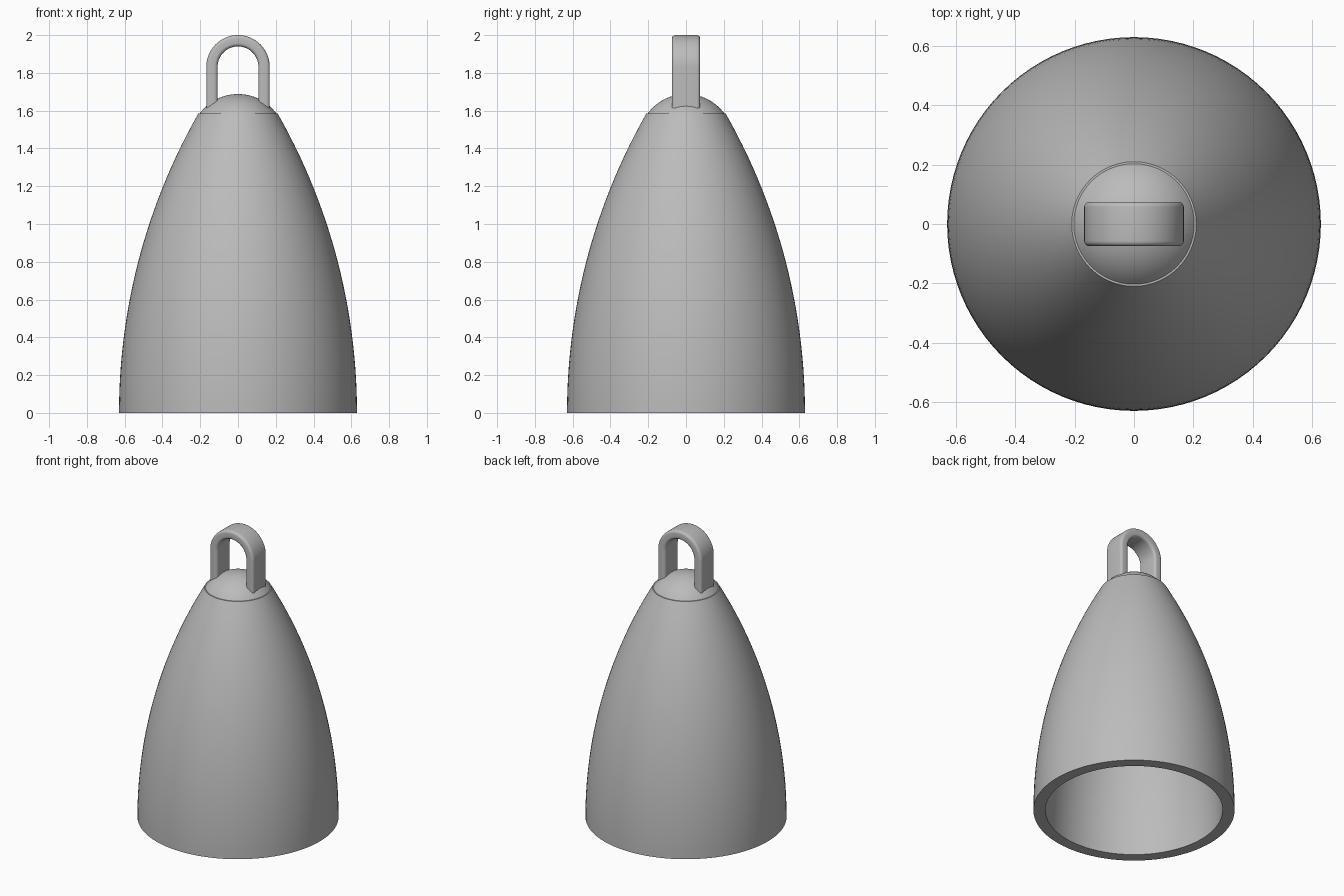
import bpy, bmesh, math

cube = bpy.data.objects.get("Cube")
if cube:
    bpy.data.objects.remove(cube, do_unlink=True)

grey = bpy.data.materials.new("plain grey")
grey.use_nodes = True
colour = (0.5, 0.5, 0.5, 1)
grey.diffuse_color = colour
grey.node_tree.nodes["Principled BSDF"].inputs["Base Color"].default_value = colour


def finish(name, bm):
    """Turn a bmesh into a smooth-shaded grey object."""
    bmesh.ops.remove_doubles(bm, verts=bm.verts, dist=0.0001)
    bmesh.ops.recalc_face_normals(bm, faces=bm.faces)
    mesh = bpy.data.meshes.new(name)
    bm.to_mesh(mesh)
    bm.free()
    obj = bpy.data.objects.new(name, mesh)
    bpy.context.collection.objects.link(obj)
    mesh.materials.append(grey)
    bpy.ops.object.select_all(action='DESELECT')
    obj.select_set(True)
    bpy.context.view_layer.objects.active = obj
    bpy.ops.object.shade_smooth_by_angle(angle=math.radians(35))
    return obj


def lathe(name, profile, steps=96):
    """Spin a profile of (radius, height) points around z."""
    bm = bmesh.new()
    verts = [bm.verts.new((r, 0, z)) for r, z in profile]
    edges = [bm.edges.new(pair) for pair in zip(verts, verts[1:])]
    bmesh.ops.spin(bm, geom=verts + edges, cent=(0, 0, 0), axis=(0, 0, 1),
                   angle=math.tau, steps=steps, use_merge=True)
    return finish(name, bm)


# Bell body: a hollow wall following one large arc, open at the bottom
ARC, BASE_R, WALL, SHOULDER = 3.2, 0.63, 0.075, 1.585


def wall_radius(z, inset=0):
    return BASE_R - ARC + math.sqrt((ARC - inset) ** 2 - z * z)


def heights(top, n=28):
    return [top * i / n for i in range(n + 1)]


outer = [(wall_radius(z), z) for z in heights(SHOULDER)]
inner = [(wall_radius(z, WALL), z) for z in heights(SHOULDER - 0.06)]
lathe("bell_body", [(0, inner[-1][1])] + inner[::-1] + outer + [(0, SHOULDER)])

# Domed crown: a spherical cap resting just inside the shoulder
CAP_R, CAP_H = 0.203, 0.103
ball = (CAP_R ** 2 + CAP_H ** 2) / (2 * CAP_H)
sweep = math.asin(CAP_R / ball)
cap = [(ball * math.sin(sweep * i / 14),
        SHOULDER + CAP_H - ball + ball * math.cos(sweep * i / 14))
       for i in range(15)]
lathe("domed_crown", cap + [(0, SHOULDER)])

# Hanging loop: a rounded bar swept up, around an arch and down
MID_R, ARCH_Z, FOOT_Z = 0.138, 1.832, 1.6
HALF_T, HALF_W, ROUND = 0.03, 0.075, 0.018

section = []
for k, (sx, sy) in enumerate([(1, 1), (-1, 1), (-1, -1), (1, -1)]):
    for i in range(6):
        a = math.pi / 2 * (k + i / 5)
        section.append((sx * (HALF_T - ROUND) + ROUND * math.cos(a),
                        sy * (HALF_W - ROUND) + ROUND * math.sin(a)))

path = [(0, FOOT_Z)] + [(math.pi * i / 32, ARCH_Z) for i in range(33)]
path.append((math.pi, FOOT_Z))
bm = bmesh.new()
rings = [[bm.verts.new(((MID_R + u) * math.cos(a), v, z + (MID_R + u) * math.sin(a)))
          for u, v in section] for a, z in path]
for ring, after in zip(rings, rings[1:]):
    for i in range(len(section)):
        j = (i + 1) % len(section)
        bm.faces.new((ring[i], ring[j], after[j], after[i]))
bm.faces.new(rings[0])
bm.faces.new(rings[-1])
finish("hanging_loop", bm)
